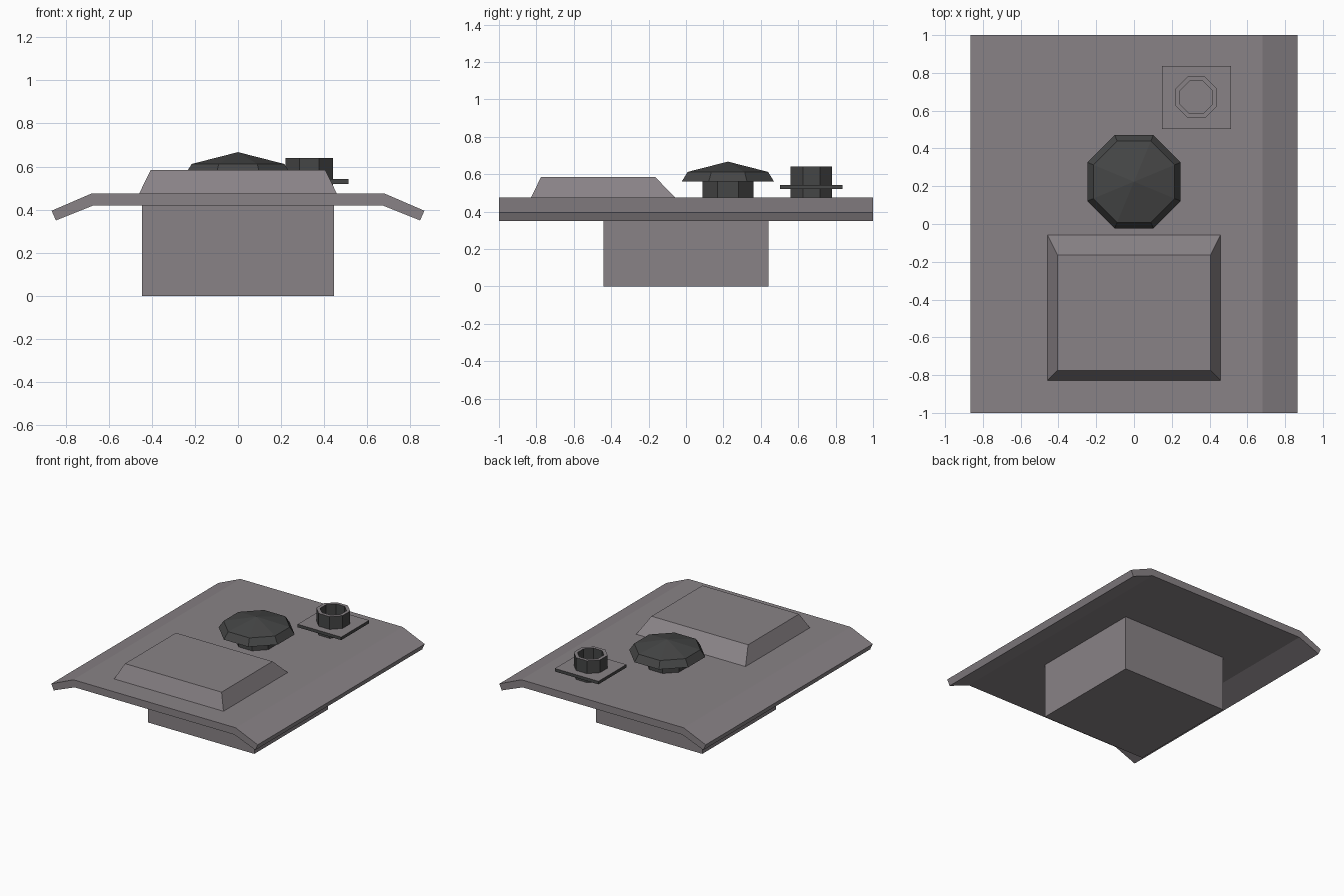
import bpy, bmesh, math

if "Cube" in bpy.data.objects:
    bpy.data.objects.remove(bpy.data.objects["Cube"])


def material(name, rgb):
    m = bpy.data.materials.new(name)
    m.diffuse_color = (*rgb, 1.0)
    m.use_nodes = True
    m.node_tree.nodes["Principled BSDF"].inputs["Base Color"].default_value = m.diffuse_color
    return m


PAINT = material("mauve_grey_paint", (0.250, 0.226, 0.240))
DARK = material("dark_grey_metal", (0.060, 0.061, 0.061))


def build(name, bm, *mats):
    bmesh.ops.recalc_face_normals(bm, faces=bm.faces)
    me = bpy.data.meshes.new(name)
    bm.to_mesh(me)
    bm.free()
    for m in mats:
        me.materials.append(m)
    ob = bpy.data.objects.new(name, me)
    bpy.context.collection.objects.link(ob)
    return ob


def loft(rings, cap_start=True, cap_end=True, closed=False):
    """Skin a list of equal-length point rings."""
    bm = bmesh.new()
    vs = [[bm.verts.new(p) for p in r] for r in rings]
    n = len(vs[0])
    pairs = list(zip(vs, vs[1:])) + ([(vs[-1], vs[0])] if closed else [])
    for a, b in pairs:
        for i in range(n):
            j = (i + 1) % n
            bm.faces.new((a[i], a[j], b[j], b[i]))
    if not closed:
        if cap_start:
            bm.faces.new(vs[0][::-1])
        if cap_end:
            bm.faces.new(vs[-1])
    return bm


def rect(x0, x1, y0, y1, z):
    return [(x0, y0, z), (x1, y0, z), (x1, y1, z), (x0, y1, z)]


def octagon(cx, cy, apothem, z):
    """Octagon with flat sides facing the axes."""
    r = apothem / math.cos(math.pi / 8)
    return [(cx + r * math.cos(math.pi / 8 + i * math.pi / 4),
             cy + r * math.sin(math.pi / 8 + i * math.pi / 4), z) for i in range(8)]


def tops_painted(bm):
    """Upward faces get the first material, all others the second."""
    bmesh.ops.recalc_face_normals(bm, faces=bm.faces)
    bm.normal_update()
    for f in bm.faces:
        f.material_index = 0 if f.normal.z > 0.9 else 1
    return bm


# Roof slab with drooping side edges
half = [(0.68, 0.475), (0.865, 0.395), (0.845, 0.35), (0.67, 0.42)]
profile = half + [(-x, z) for x, z in reversed(half)]
build("roof_slab", loft([[(x, y, z) for x, z in profile] for y in (-1, 1)]), PAINT)

# Box below the roof
build("lower_box", loft([rect(-0.445, 0.445, -0.44, 0.44, 0),
                         rect(-0.445, 0.445, -0.44, 0.44, 0.425)]), PAINT)

# Raised hatch with sloping sides
build("roof_hatch", loft([rect(-0.46, 0.46, -0.83, -0.055, 0.472),
                          rect(-0.405, 0.405, -0.775, -0.165, 0.585)]), PAINT)

# Mushroom vent: stem and pointed cap
VX, VY = 0.0, 0.224
build("vent_stem", loft([octagon(VX, VY, 0.136, 0.472),
                         octagon(VX, VY, 0.136, 0.57)]), DARK)
cap = loft([octagon(VX, VY, 0.247, 0.56), octagon(VX, VY, 0.215, 0.612)], cap_end=False)
rim = [v for v in cap.verts if v.co.z > 0.6]
rim.sort(key=lambda v: math.atan2(v.co.y - VY, v.co.x - VX))
apex = cap.verts.new((VX, VY, 0.667))
for a, b in zip(rim, rim[1:] + rim[:1]):
    cap.faces.new((a, b, apex))
build("vent_cap", cap, DARK)

# Open pipe with a square flange
PX, PY = 0.33, 0.67
pipe = loft([octagon(PX, PY, 0.11, 0.472), octagon(PX, PY, 0.11, 0.64),
             octagon(PX, PY, 0.086, 0.64), octagon(PX, PY, 0.086, 0.472)], closed=True)
build("pipe", tops_painted(pipe), PAINT, DARK)
flange = loft([rect(0.148, 0.513, 0.503, 0.837, 0.52),
               rect(0.148, 0.513, 0.503, 0.837, 0.543)])
build("pipe_flange", tops_painted(flange), PAINT, DARK)
